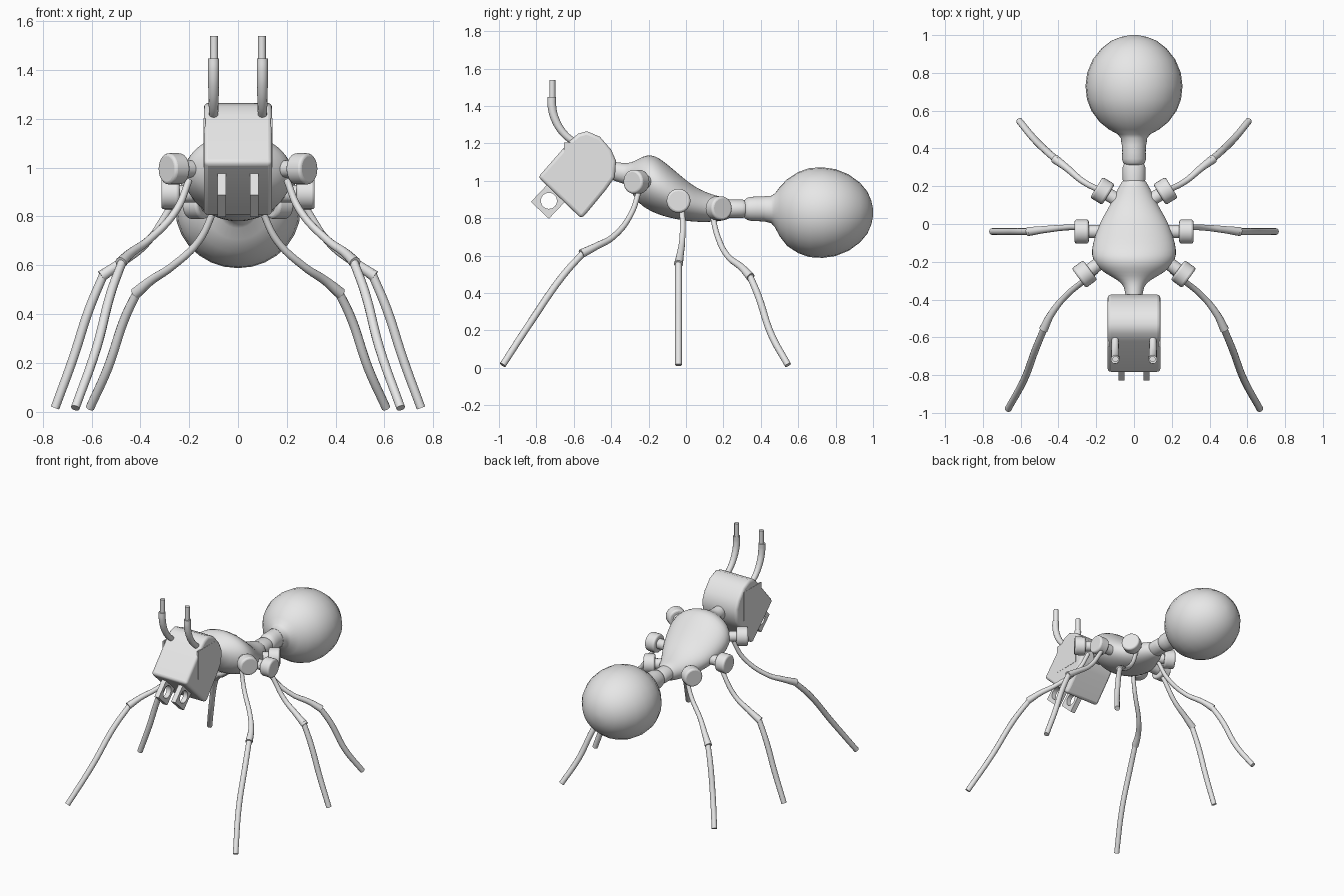
import bpy
import bmesh
from math import sin, cos, pi, radians
from mathutils import Vector, Matrix

cube = bpy.data.objects.get("Cube")
if cube:
    bpy.data.objects.remove(cube, do_unlink=True)

# Single flat grey
GREY = (0.8, 0.8, 0.8, 1.0)
grey = bpy.data.materials.new("plain_grey")
grey.use_nodes = True
grey.diffuse_color = GREY
grey.node_tree.nodes["Principled BSDF"].inputs["Base Color"].default_value = GREY


def link(name, data):
    obj = bpy.data.objects.new(name, data)
    bpy.context.collection.objects.link(obj)
    data.materials.append(grey)
    return obj


def activate(obj):
    bpy.ops.object.select_all(action='DESELECT')
    obj.select_set(True)
    bpy.context.view_layer.objects.active = obj


def smooth(obj, angle=40):
    activate(obj)
    bpy.ops.object.shade_smooth_by_angle(angle=radians(angle))


def mesh_object(name, bm):
    bmesh.ops.recalc_face_normals(bm, faces=bm.faces)
    mesh = bpy.data.meshes.new(name)
    bm.to_mesh(mesh)
    bm.free()
    return link(name, mesh)


def bevel(obj, width, segments=3):
    mod = obj.modifiers.new("rounded_edges", 'BEVEL')
    mod.width = width
    mod.segments = segments
    mod.limit_method = 'ANGLE'
    mod.angle_limit = radians(50)


def loft(name, sections, sides=28, subdivide=True):
    """Skin elliptical sections given as (y, centre z, half width, half height)."""
    bm = bmesh.new()
    rings = []
    for y, z, w, h in sections:
        rings.append([bm.verts.new((w * cos(2 * pi * i / sides), y,
                                    z + h * sin(2 * pi * i / sides)))
                      for i in range(sides)])
    for a, b in zip(rings, rings[1:]):
        for i in range(sides):
            j = (i + 1) % sides
            bm.faces.new((a[i], a[j], b[j], b[i]))
    bm.faces.new(rings[0])
    bm.faces.new(rings[-1])
    obj = mesh_object(name, bm)
    if subdivide:
        obj.modifiers.new("smooth_form", 'SUBSURF').levels = 1
        obj.modifiers["smooth_form"].render_levels = 1
    smooth(obj, 60)
    return obj


def tube(name, points, radii):
    """Round tube through the points, with a radius at each point."""
    curve = bpy.data.curves.new(name, 'CURVE')
    curve.dimensions = '3D'
    curve.bevel_depth = 1.0
    curve.bevel_resolution = 4
    curve.resolution_u = 6
    curve.use_fill_caps = True
    spline = curve.splines.new('BEZIER')
    spline.bezier_points.add(len(points) - 1)
    for bp, co, r in zip(spline.bezier_points, points, radii):
        bp.co = co
        bp.radius = r
        bp.handle_left_type = bp.handle_right_type = 'AUTO'
    obj = link(name, curve)
    activate(obj)
    bpy.ops.object.convert(target='MESH')
    smooth(bpy.context.object, 50)


def cylinder(name, centre, direction, radius, length, round_off=0.0):
    bm = bmesh.new()
    rot = Vector(direction).to_track_quat('Z', 'Y').to_matrix().to_4x4()
    bmesh.ops.create_cone(bm, cap_ends=True, segments=24, radius1=radius,
                          radius2=radius, depth=length,
                          matrix=Matrix.Translation(centre) @ rot)
    obj = mesh_object(name, bm)
    if round_off:
        bevel(obj, round_off)
    smooth(obj)


# Thorax with its narrow neck
loft("thorax", [
    (-.42, 1.06, .045, .05), (-.36, 1.045, .045, .052), (-.31, 1.035, .06, .058),
    (-.275, 1.005, .13, .10), (-.235, .997, .19, .133), (-.19, .99, .22, .152),
    (-.14, .969, .228, .154), (-.06, .925, .208, .13), (.02, .884, .175, .102),
    (.075, .866, .142, .087), (.14, .853, .107, .073), (.19, .85, .085, .065),
    (.225, .85, .064, .055), (.24, .85, .05, .045)])

# Beaded waist
loft("waist_front", [
    (.21, .85, .055, .05), (.235, .85, .06, .05), (.30, .85, .06, .05),
    (.315, .85, .055, .045), (.33, .85, .045, .04)], subdivide=False)
loft("waist_rear", [
    (.31, .85, .045, .045), (.325, .85, .058, .058), (.345, .85, .064, .064),
    (.38, .85, .062, .066), (.46, .85, .066, .068)], subdivide=False)

# Bulbous abdomen
loft("abdomen", [
    (.42, .85, .066, .068), (.455, .847, .07, .073), (.475, .842, .086, .09),
    (.50, .835, .132, .13), (.54, .83, .182, .178), (.60, .83, .226, .217),
    (.66, .83, .249, .238), (.73, .83, .257, .242), (.80, .83, .248, .232),
    (.87, .83, .219, .204), (.93, .83, .172, .16), (.97, .83, .12, .112),
    (.99, .83, .07, .066), (1.0, .83, .02, .02)], subdivide=False)

# Head: side profile extruded across x
HEAD = [(-.79, 1.02), (-.62, 1.214), (-.578, 1.251), (-.53, 1.265), (-.46, 1.235),
        (-.40, 1.166), (-.374, 1.107), (-.38, 1.02), (-.428, .952), (-.53, .829),
        (-.556, .80), (-.572, .81)]
bm = bmesh.new()
face = bm.faces.new([bm.verts.new((-.14, y, z)) for y, z in HEAD])
side = bmesh.ops.extrude_face_region(bm, geom=[face])["geom"]
bmesh.ops.translate(bm, vec=(.28, 0, 0),
                    verts=[g for g in side if isinstance(g, bmesh.types.BMVert)])
head = mesh_object("head", bm)
bevel(head, .018)
smooth(head)


def eye(name, s):
    bm = bmesh.new()
    bmesh.ops.create_cube(bm, size=1, matrix=Matrix.Translation((s * .137, -.553, 1.102))
                          @ Matrix.Diagonal((.009, .197, .203, 1)))
    mesh_object(name, bm)


def mandible(name, s):
    """Square plate pierced by a round hole, tilted to meet the face."""
    curve = bpy.data.curves.new(name, 'CURVE')
    curve.dimensions = '2D'
    curve.fill_mode = 'BOTH'
    curve.extrude = .017
    outline = [(-.07, -.066), (.1, -.066), (.1, .066), (-.07, .066)]
    hole = [(.043 * cos(2 * pi * i / 24), .043 * sin(2 * pi * i / 24)) for i in range(24)]
    for loop in (outline, hole):
        spline = curve.splines.new('POLY')
        spline.points.add(len(loop) - 1)
        for p, (u, v) in zip(spline.points, loop):
            p.co = (u, v, 0, 1)
        spline.use_cyclic_u = True
    obj = link(name, curve)
    into_head = Vector((0, .687, .727))
    across = Vector((0, .727, -.687))
    frame = Matrix((into_head, across, Vector((-1, 0, 0)))).transposed().to_4x4()
    obj.matrix_world = Matrix.Translation((s * .066, -.733, .893)) @ frame
    activate(obj)
    bpy.ops.object.convert(target='MESH')
    smooth(bpy.context.object)


# Legs: hip centre, hip direction, upper leg path, lower leg path (left side)
LEGS = {
    "front": ((.262, -.265, .995), (.81, -.59, 0),
              [(.2, -.25, .95), (.25, -.29, .83), (.37, -.39, .70), (.44, -.48, .65), (.48, -.56, .61)],
              [(.47, -.54, .625), (.52, -.66, .49), (.58, -.82, .26), (.667, -.98, .015)]),
    "middle": ((.277, -.04, .893), (1, 0, 0),
               [(.24, -.035, .9), (.287, -.02, .82), (.38, -.02, .685), (.48, -.03, .61), (.56, -.04, .555)],
               [(.545, -.04, .575), (.61, -.04, .42), (.675, -.04, .22), (.75, -.04, .015)]),
    "rear": ((.167, .175, .853), (.85, .52, 0),
             [(.1, .14, .82), (.16, .17, .70), (.27, .225, .595), (.36, .30, .535), (.42, .345, .485)],
             [(.405, .335, .505), (.463, .386, .385), (.533, .455, .18), (.607, .545, .015)]),
}

for side_name, s in (("left", 1), ("right", -1)):
    def flip(p):
        return Vector((s * p[0], p[1], p[2]))

    eye(side_name + "_eye", s)
    mandible(side_name + "_mandible", s)

    # Antenna with a thinner tip
    tube(side_name + "_antenna",
         [flip((.1, y, z)) for y, z in ((-.59, 1.2), (-.655, 1.255), (-.70, 1.33),
                                        (-.717, 1.40), (-.717, 1.447))],
         [.018, .02, .022, .023, .023])
    cylinder(side_name + "_antenna_tip", flip((.098, -.715, 1.485)), (0, 0, 1), .016, .11)

    for leg, (hip, axis, upper, lower) in LEGS.items():
        name = side_name + "_" + leg
        hip, axis = flip(hip), flip(axis)
        cylinder(name + "_hip", hip, axis, .064, .075, .012)
        cylinder(name + "_hip_stub", hip - axis * .06, axis, .035, .1)
        tube(name + "_upper_leg", [flip(p) for p in upper], [.014, .015, .016, .019, .024])
        tube(name + "_lower_leg", [flip(p) for p in lower], [.018, .019, .019, .018])
